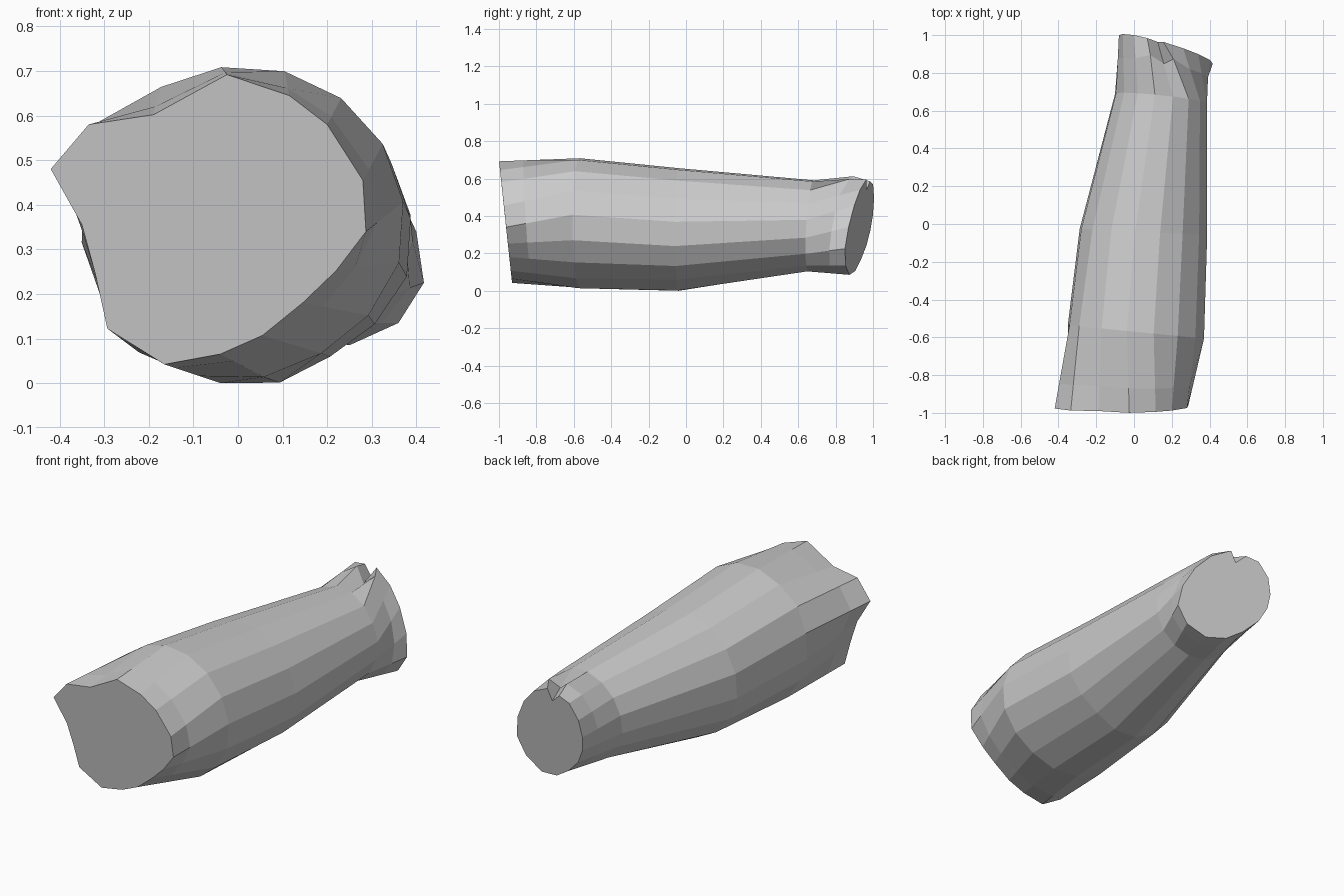
import bpy, bmesh, math

if "Cube" in bpy.data.objects:
    bpy.data.objects.remove(bpy.data.objects["Cube"])

N = 16

# Cut front end of the log: (x, z) clockwise from the branch stub
FRONT = [(-.42, .485), (-.335, .585), (-.19, .607), (-.025, .697),
         (.115, .65), (.2, .585), (.28, .46), (.287, .345),
         (.22, .257), (.145, .185), (.055, .112), (-.04, .07),
         (-.165, .047), (-.293, .127), (-.32, .25), (-.35, .36)]
# Cut back end, with a small split at the top
BACK = [(-.08, .41), (-.06, .5), (0, .575), (.07, .59),
        (.125, .54), (.155, .6), (.26, .545), (.34, .46),
        (.4, .345), (.417, .23), (.36, .14), (.25, .09),
        (.14, .11), (.05, .17), (-.03, .25), (-.07, .33)]


def section(cx, cz, rx, rz, y0, yx=0, yz=0, bumps={}):
    """Slanted oval section, y = y0 + yx*x + yz*z, with radial bumps per point."""
    pts = []
    for i in range(N):
        a = math.radians(165 - i * 360 / N)
        k = 1.01 * bumps.get(i, 1)
        x, z = cx + k * rx * math.cos(a), cz + k * rz * math.sin(a)
        pts.append((x, y0 + yx * x + yz * z, z))
    return pts


def back_y(x, z):
    return .926 - .253 * x + .129 * z


def blend(a, b, t, dy=0):
    return [(p[0] + (q[0] - p[0]) * t, p[1] + (q[1] - p[1]) * t + dy,
             p[2] + (q[2] - p[2]) * t) for p, q in zip(a, b)]


# Sections along the trunk, front to back
front = [(x, -.925 - .107 * z, z) for x, z in FRONT]
thick = section(.01, .366, .36, .347, -.57, -.1, 0,
                {1: 1.04, 13: 1.05, 12: 1.02, 9: .98, 10: .97})
collar = blend(front, thick, .3)
middle = section(.05, .33, .337, .33, -.04, -.05, 0,
                 {9: .95, 10: .92, 11: .98, 12: 1.01})
narrow = section(.143, .352, .243, .243, .66, -.1, .06,
                 {5: .98, 6: .97, 14: .97})
back = [(x, back_y(x, z), z) for x, z in BACK]
neck = blend(narrow, back, .6)
for i, dz in ((3, .025), (5, .025)):        # knobs beside the split
    x, y, z = neck[i]
    neck[i] = (x, y + .03, z + dz)
rings = [front, collar, thick, middle, narrow, neck, back]

# Bark: skin between the sections
bm = bmesh.new()
loops = [[bm.verts.new(p) for p in r] for r in rings]
for a, b in zip(loops, loops[1:]):
    for i in range(N):
        j = (i + 1) % N
        bm.faces.new((a[i], a[j], b[j], b[i]))

# Sawn ends: triangle fans
for loop, c in ((loops[0], (-.075, -.968, .4)),
                (loops[-1], (.17, back_y(.17, .35), .35))):
    hub = bm.verts.new(c)
    for i in range(N):
        bm.faces.new((loop[i], loop[(i + 1) % N], hub))

# Rest the log on the ground
low = min(v.co.z for v in bm.verts)
for v in bm.verts:
    v.co.z -= low
bmesh.ops.recalc_face_normals(bm, faces=bm.faces)
mesh = bpy.data.meshes.new("log")
bm.to_mesh(mesh)
bm.free()
bpy.context.collection.objects.link(bpy.data.objects.new("log", mesh))
